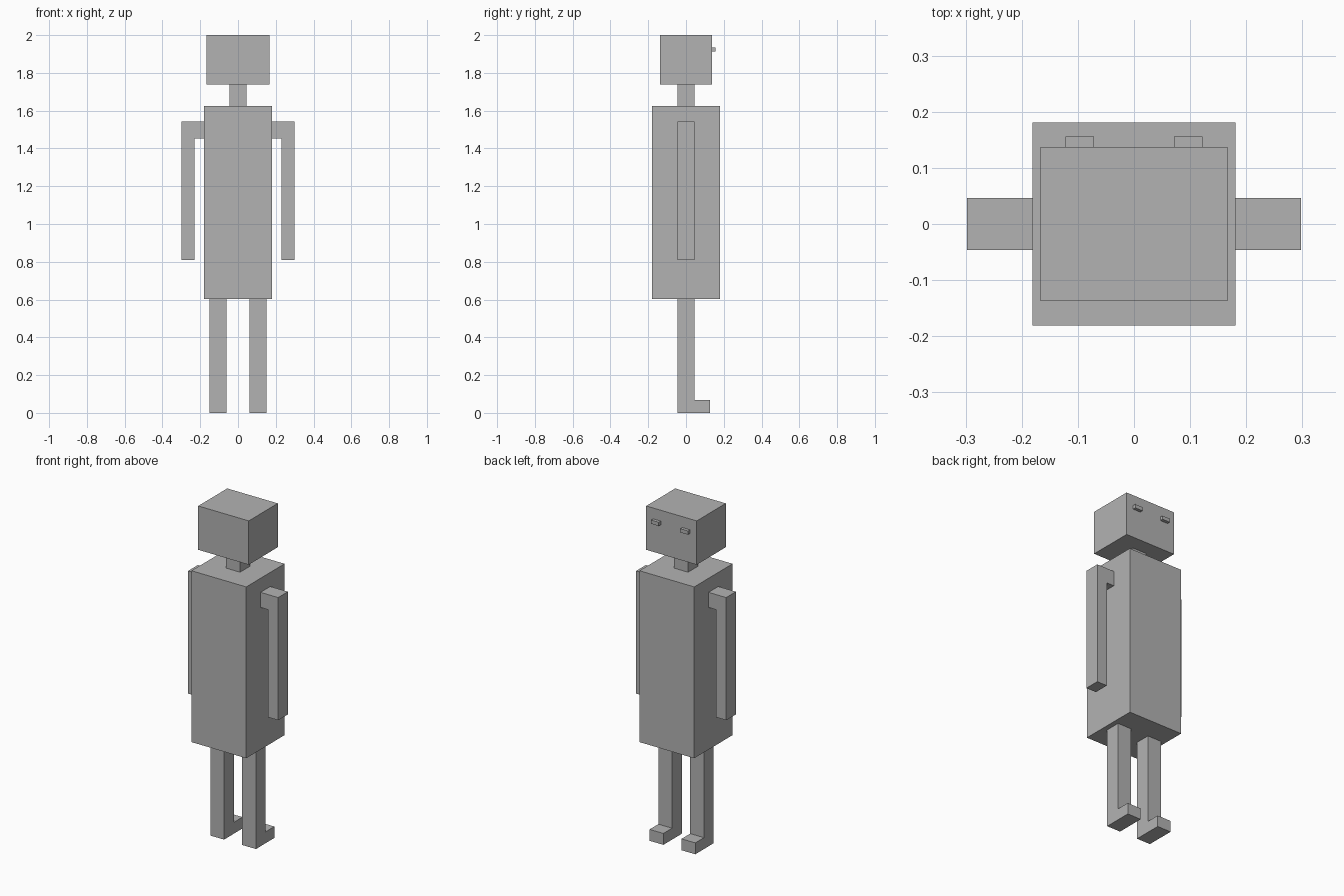
import bpy
import bmesh
from mathutils import Vector

if "Cube" in bpy.data.objects:
    bpy.data.objects.remove(bpy.data.objects["Cube"])

grey = bpy.data.materials.new("plain_grey")
grey.diffuse_color = (0.45, 0.45, 0.45, 1)
grey.use_nodes = True
grey.node_tree.nodes["Principled BSDF"].inputs["Base Color"].default_value = grey.diffuse_color


def prism(name, points, depth):
    """Extrude a flat outline along the depth vector into a closed solid."""
    bm = bmesh.new()
    face = bm.faces.new([bm.verts.new(p) for p in points])
    out = bmesh.ops.extrude_face_region(bm, geom=[face], use_keep_orig=True)
    moved = [v for v in out["geom"] if isinstance(v, bmesh.types.BMVert)]
    bmesh.ops.translate(bm, verts=moved, vec=Vector(depth))
    bmesh.ops.recalc_face_normals(bm, faces=bm.faces)
    mesh = bpy.data.meshes.new(name)
    bm.to_mesh(mesh)
    bm.free()
    mesh.materials.append(grey)
    obj = bpy.data.objects.new(name, mesh)
    bpy.context.collection.objects.link(obj)
    return obj


def box(name, x, y, z):
    outline = [(x[0], y[0], z[0]), (x[1], y[0], z[0]),
               (x[1], y[1], z[0]), (x[0], y[1], z[0])]
    return prism(name, outline, (0, 0, z[1] - z[0]))


def mirror_x(obj):
    obj.modifiers.new("mirror", 'MIRROR').use_axis[0] = True


# Torso, neck and head
box("torso", (-0.181, 0.181), (-0.181, 0.181), (0.602, 1.626))
box("neck", (-0.046, 0.046), (-0.046, 0.046), (1.626, 1.738))
box("head", (-0.167, 0.167), (-0.137, 0.137), (1.738, 2.0))

# Eyes on the +y face of the head
mirror_x(box("eyes", (0.071, 0.122), (0.137, 0.156), (1.913, 1.935)))

# Arms: shoulder stub turning down into a straight arm
arm = [(0.181, 1.452), (0.181, 1.542), (0.298, 1.542),
       (0.298, 0.809), (0.231, 0.809), (0.231, 1.452)]
mirror_x(prism("arms", [(x, -0.046, z) for x, z in arm], (0, 0.092, 0)))

# Legs: straight leg with a foot pointing towards +y
leg = [(-0.046, 0), (0.128, 0), (0.128, 0.068),
       (0.046, 0.068), (0.046, 0.602), (-0.046, 0.602)]
mirror_x(prism("legs", [(0.06, y, z) for y, z in leg], (0.091, 0, 0)))
